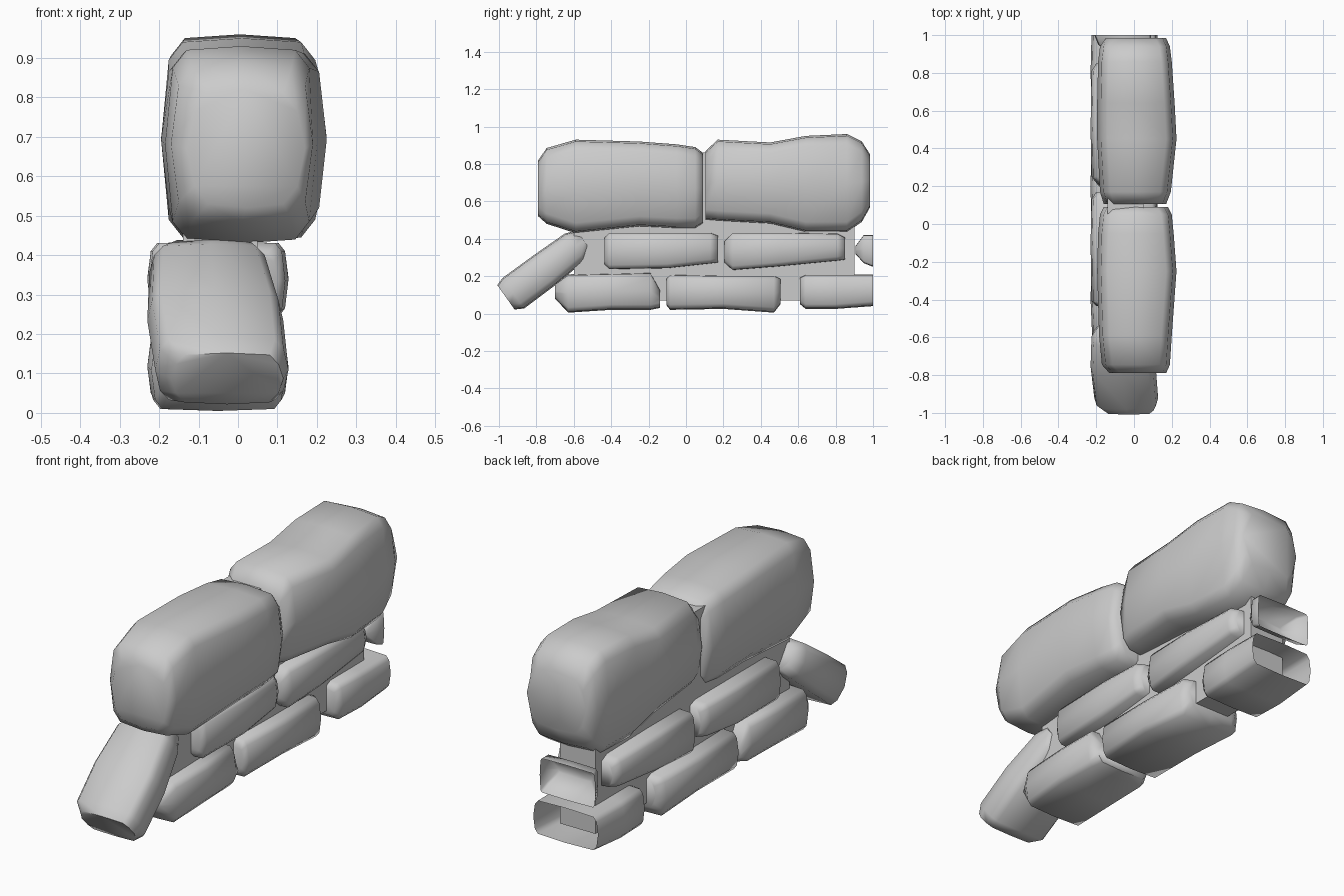
import bpy, math


def section(y, x0, x1, z0, z1, c):
    """Chamfered, slightly bulging stone cross-section at one station."""
    xm, zm, b = (x0 + x1) / 2, (z0 + z1) / 2, c * 0.35
    return [(x1, y, zm), (x1 - b, y, z1 - c), (x1 - c, y, z1 - b / 2), (xm, y, z1),
            (x0 + c, y, z1 - b / 2), (x0 + b, y, z1 - c), (x0, y, zm), (x0 + b, y, z0 + c),
            (x0 + c, y, z0 + b / 2), (xm, y, z0), (x1 - c, y, z0 + b / 2), (x1 - b, y, z0 + c)]


def stone(name, stations, c, open_end=False, loc=(0, 0, 0), tilt=0):
    """Loft a stone through stations of (y, x0, x1, z0, z1)."""
    n = 12
    verts = [p for s in stations for p in section(*s, c)]
    faces = [(r * n + i, r * n + n + i, r * n + n + (i + 1) % n, r * n + (i + 1) % n)
             for r in range(len(stations) - 1) for i in range(n)]
    faces.append(tuple(range(n)))
    if not open_end:
        last = (len(stations) - 1) * n
        faces.append(tuple(last + i for i in reversed(range(n))))
    me = bpy.data.meshes.new(name)
    me.from_pydata(verts, [], faces)
    ob = bpy.data.objects.new(name, me)
    bpy.context.collection.objects.link(ob)
    ob.location, ob.rotation_euler = loc, (tilt, 0, 0)
    bpy.ops.object.select_all(action='DESELECT')
    ob.select_set(True)
    bpy.context.view_layer.objects.active = ob
    bpy.ops.object.mode_set(mode='EDIT')
    bpy.ops.mesh.select_all(action='SELECT')
    bpy.ops.mesh.normals_make_consistent(inside=False)
    bpy.ops.object.mode_set(mode='OBJECT')
    bpy.ops.object.shade_smooth_by_angle(angle=math.radians(65))
    return ob


# Inner core slab
bpy.ops.mesh.primitive_cube_add(size=1, location=(-0.045, 0.15, 0.465))
core = bpy.context.object
core.name = "wall_core"
core.scale = (0.19, 1.5, 0.79)

# Two large capstones
stone("capstone_front", [
    (-0.79, -0.13, 0.17, 0.52, 0.82), (-0.745, -0.17, 0.19, 0.48, 0.885),
    (-0.59, -0.185, 0.2, 0.43, 0.93), (-0.25, -0.195, 0.225, 0.465, 0.92),
    (-0.05, -0.19, 0.21, 0.455, 0.905), (0.05, -0.18, 0.2, 0.455, 0.89),
    (0.09, -0.16, 0.18, 0.48, 0.86)], 0.055)
stone("capstone_back", [
    (0.105, -0.16, 0.17, 0.50, 0.87), (0.17, -0.18, 0.195, 0.495, 0.93),
    (0.45, -0.195, 0.225, 0.48, 0.915), (0.64, -0.195, 0.215, 0.435, 0.95),
    (0.86, -0.19, 0.2, 0.435, 0.96), (0.94, -0.18, 0.19, 0.49, 0.92),
    (0.985, -0.15, 0.17, 0.57, 0.85)], 0.055)

# Middle course
stone("middle_stone_front", [
    (-0.435, -0.2, 0.10, 0.26, 0.41), (-0.41, -0.225, 0.12, 0.235, 0.435),
    (-0.1, -0.23, 0.128, 0.24, 0.435), (0.13, -0.225, 0.12, 0.265, 0.435),
    (0.17, -0.2, 0.10, 0.27, 0.42)], 0.025)
stone("middle_stone_back", [
    (0.205, -0.19, 0.09, 0.27, 0.39), (0.25, -0.225, 0.12, 0.23, 0.435),
    (0.5, -0.23, 0.128, 0.25, 0.435), (0.81, -0.225, 0.12, 0.28, 0.43),
    (0.85, -0.2, 0.10, 0.285, 0.41)], 0.025)
stone("middle_end_stone", [
    (0.905, -0.13, 0.06, 0.32, 0.36), (0.95, -0.19, 0.09, 0.27, 0.42),
    (1.0, -0.21, 0.09, 0.25, 0.42)], 0.012, open_end=True)

# Bottom course
stone("bottom_stone_front", [
    (-0.70, -0.17, 0.08, 0.08, 0.16), (-0.63, -0.22, 0.12, 0.005, 0.21),
    (-0.4, -0.23, 0.128, 0.02, 0.215), (-0.19, -0.225, 0.12, 0.02, 0.22),
    (-0.14, -0.2, 0.10, 0.03, 0.13)], 0.028)
stone("bottom_stone_middle", [
    (-0.105, -0.2, 0.10, 0.045, 0.19), (-0.085, -0.225, 0.12, 0.02, 0.21),
    (0.2, -0.23, 0.128, 0.025, 0.205), (0.47, -0.225, 0.12, 0.005, 0.205),
    (0.505, -0.19, 0.09, 0.05, 0.19)], 0.028)
stone("bottom_end_stone", [
    (0.61, -0.2, 0.10, 0.05, 0.195), (0.64, -0.225, 0.12, 0.025, 0.21),
    (0.8, -0.23, 0.128, 0.025, 0.21), (1.0, -0.225, 0.125, 0.04, 0.21)],
    0.025, open_end=True)

# Fallen stone leaning on the front end
stone("leaning_stone", [
    (-0.255, -0.17, 0.115, -0.08, 0.08), (-0.21, -0.21, 0.128, -0.105, 0.095),
    (0.0, -0.23, 0.115, -0.1, 0.097), (0.2, -0.225, 0.08, -0.085, 0.095),
    (0.26, -0.19, 0.06, -0.065, 0.07)], 0.035, loc=(0, -0.755, 0.235), tilt=math.radians(35.5))
